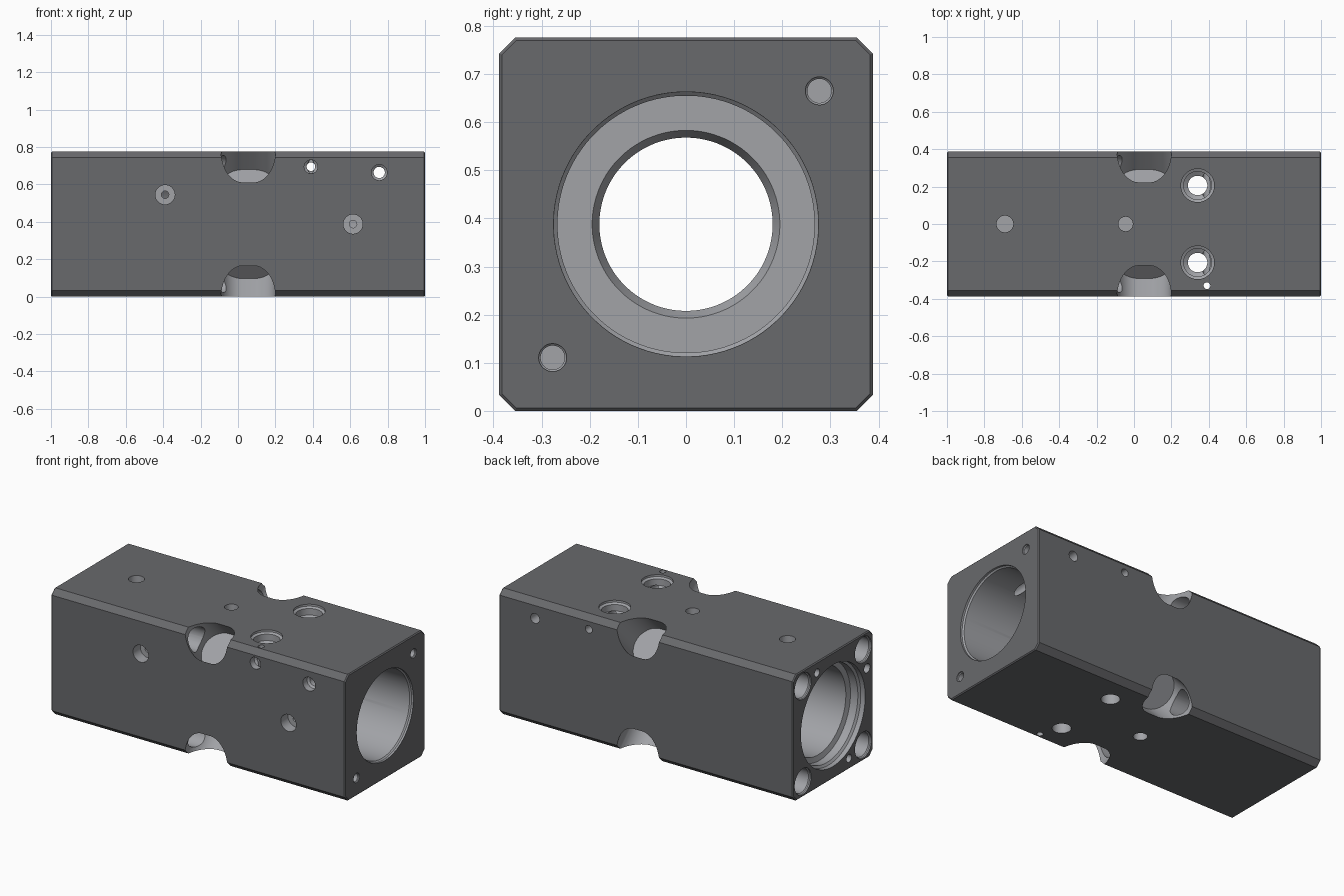
import bpy, bmesh, math
from mathutils import Vector

if "Cube" in bpy.data.objects:
    bpy.data.objects.remove(bpy.data.objects["Cube"])

H = 0.388           # half height and half width; also the bore axis height
cutters = []


def material(name, v):
    m = bpy.data.materials.new(name)
    m.diffuse_color = (v, v * 1.02, v * 1.08, 1)
    m.use_nodes = True
    m.node_tree.nodes["Principled BSDF"].inputs["Base Color"].default_value = m.diffuse_color
    return m


def cut(name, start, direction, profile, stretch=0.0, seg=40):
    """Turned cutter: profile is (depth, radius) pairs along direction; stretch makes a slot."""
    d = Vector(direction).normalized()
    u = Vector((1, 0, 0)) if abs(d.x) < 0.5 else Vector((0, 1, 0))
    w = d.cross(u)
    bm = bmesh.new()
    rings = []
    for depth, r in profile:
        ring = []
        for i in range(seg):
            a = (i + 0.5) * 2 * math.pi / seg
            c = math.cos(a)
            p = Vector(start) + d * depth + w * (r * math.sin(a))
            ring.append(bm.verts.new(p + u * (r * c + math.copysign(stretch, c))))
        rings.append(ring)
    for a, b in zip(rings, rings[1:]):
        for i in range(seg):
            j = (i + 1) % seg
            bm.faces.new((a[i], a[j], b[j], b[i]))
    bm.faces.new(rings[0])
    bm.faces.new(rings[-1])
    bmesh.ops.recalc_face_normals(bm, faces=bm.faces)
    me = bpy.data.meshes.new(name)
    bm.to_mesh(me)
    bm.free()
    ob = bpy.data.objects.new(name, me)
    bpy.context.collection.objects.link(ob)
    ob.hide_render = True
    cutters.append(ob)


# Block with chamfered long edges and a fine bevel on both ends
bm = bmesh.new()
bmesh.ops.create_cube(bm, size=1)
for v in bm.verts:
    v.co = Vector((v.co.x * 2, v.co.y * 2 * H, v.co.z * 2 * H + H))
long_edges = [e for e in bm.edges if abs(e.verts[0].co.x - e.verts[1].co.x) > 1]
bmesh.ops.bevel(bm, geom=long_edges, offset=0.033, segments=1, affect='EDGES')
end_edges = [e for e in bm.edges if abs(e.verts[0].co.x - e.verts[1].co.x) < 1e-4]
bmesh.ops.bevel(bm, geom=end_edges, offset=0.006, segments=1, affect='EDGES')
bmesh.ops.recalc_face_normals(bm, faces=bm.faces)
mesh = bpy.data.meshes.new("valve_block")
bm.to_mesh(mesh)
bm.free()
block = bpy.data.objects.new("valve_block", mesh)
bpy.context.collection.objects.link(block)

# Main bores from both ends, leaving a pierced wall between them
cut("right_bore", (1, 0, H), (-1, 0, 0),
    [(-.05, .275), (.012, .275), (.02, .267), (.97, .267)], seg=96)
cut("left_bore", (-1, 0, H), (1, 0, 0),
    [(-.05, .312), (.03, .312), (.04, .298), (.09, .298), (.10, .267), (.87, .267)], seg=96)
cut("wall_hole", (.05, 0, H), (-1, 0, 0),
    [(0, .195), (.02, .195), (.05, .18), (.25, .18)], seg=96)

# Four edge pockets and the rod holes that run into them from the left end
for sy in (-1, 1):
    for sz in (-1, 1):
        cut("edge_pocket", (.055, 0, H), (0, sy, sz), [(.295, .117), (.7, .117)], .028, 48)
        cut("rod_hole", (-1, sy * .293, H + sz * .293), (1, 0, 0),
            [(-.05, .08), (.008, .08), (.014, .074), (1.055, .074)])

# Small blind holes in the end faces
for s in (-1, 1):
    cut("right_end_hole", (1, s * .277, H + s * .277), (-1, 0, 0),
        [(-.05, .029), (.006, .029), (.01, .025), (.13, .025)])
    cut("left_end_hole", (-1, s * .155, H + s * .322), (1, 0, 0), [(-.05, .024), (.12, .024)])
cut("left_end_pin", (-1, -.33, H + .165), (1, 0, 0), [(-.05, .028), (.1, .028)])

# Front face: two stepped ports and two cross holes right through
for x, z, depth in ((-.39, .545, .24), (.615, .388, .2)):
    cut("front_port", (x, -H, z), (0, 1, 0),
        [(-.05, .052), (.07, .052), (.07001, .02), (depth, .02)])
cut("cross_hole_a", (.39, -H, .695), (0, 1, 0),
    [(-.05, .036), (.04, .036), (.05, .023), (.9, .023)])
cut("cross_hole_b", (.755, -H, .664), (0, 1, 0),
    [(-.05, .042), (.04, .042), (.05, .03), (.9, .03)])

# Top and bottom: counterbored ports, blind holes and a fine vertical drilling
for s in (-1, 1):
    cut("top_port", (.34, s * .206, 2 * H), (0, 0, -1),
        [(-.05, .089), (.012, .089), (.02, .075), (.06, .075), (.075, .052), (.9, .052)])
cut("top_left_hole", (-.69, 0, 2 * H), (0, 0, -1), [(-.05, .045), (.08, .045)])
cut("top_mid_hole", (-.045, 0, 2 * H), (0, 0, -1), [(-.05, .039), (.08, .039)])
cut("bottom_mid_hole", (-.045, 0, 0), (0, 0, 1), [(-.05, .039), (.08, .039)])
cut("fine_drilling", (.39, -.33, 2 * H), (0, 0, -1), [(-.05, .018), (.9, .018)], seg=24)

# Apply all the cuts, then remove the cutters
bpy.context.view_layer.objects.active = block
block.select_set(True)
for c in cutters:
    mod = block.modifiers.new(c.name, 'BOOLEAN')
    mod.operation = 'DIFFERENCE'
    mod.solver = 'EXACT'
    mod.object = c
    bpy.ops.object.modifier_apply(modifier=mod.name)
for c in cutters:
    bpy.data.objects.remove(c, do_unlink=True)

# Dark finish on the outer skin, lighter machined metal inside
mesh = block.data
mesh.materials.clear()
mesh.materials.append(material("dark_finish", .14))
mesh.materials.append(material("machined_metal", .36))
for p in mesh.polygons:
    x, y, z = p.center[0], p.center[1], p.center[2] - H
    n = p.normal
    on_end = abs(n.x) > .6 and abs(x) > .993
    on_side = abs(n.y) > .999 and abs(y) > H - .003 or abs(n.z) > .999 and abs(z) > H - .003
    on_chamfer = abs(n.x) < .01 and n.y * y + n.z * z > .5 and abs(y) + abs(z) > 2 * H - .04
    p.material_index = 0 if on_end or on_side or on_chamfer else 1
bpy.ops.object.shade_smooth_by_angle(angle=math.radians(25))
